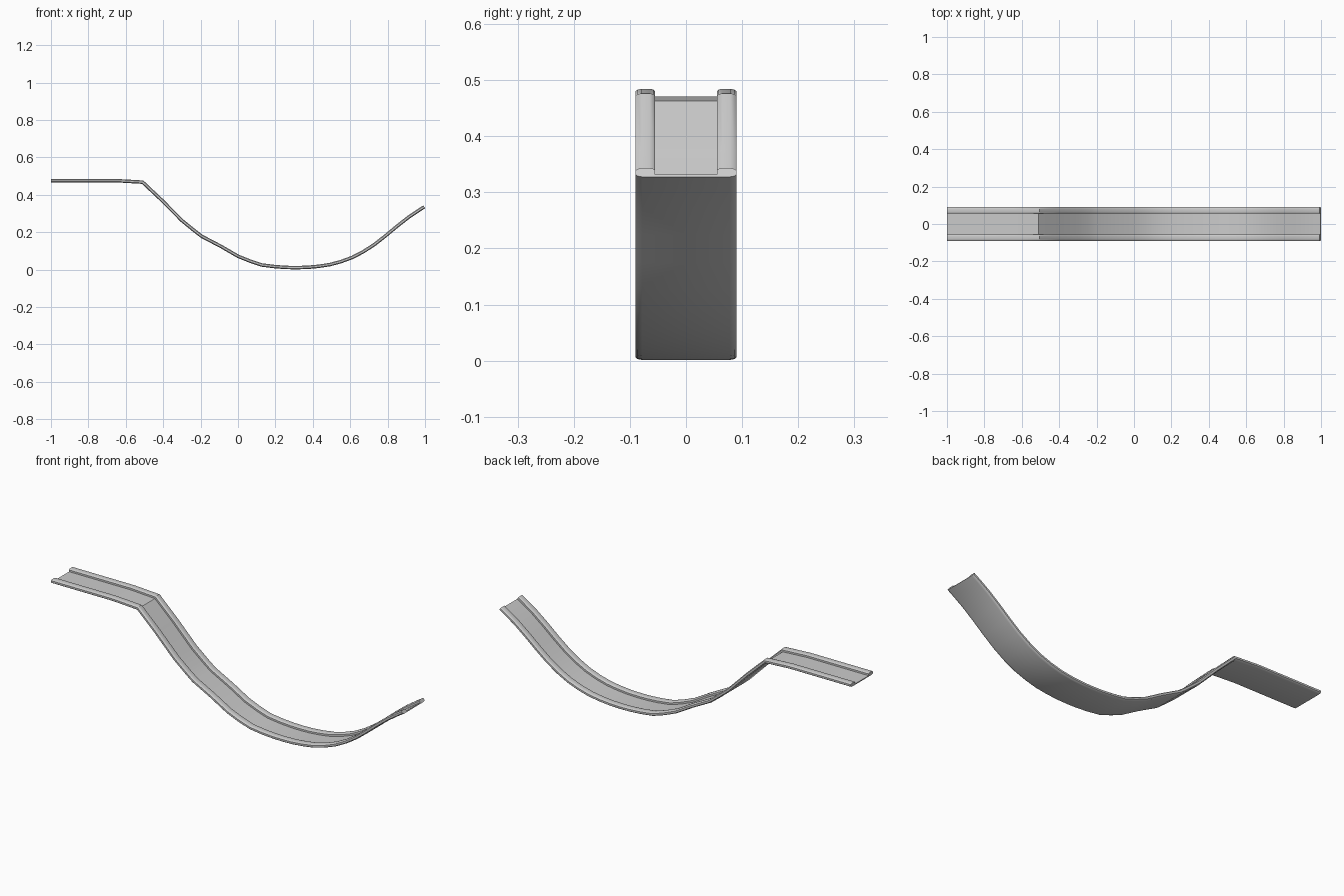
import bpy, bmesh
from mathutils import Vector

if "Cube" in bpy.data.objects:
    bpy.data.objects.remove(bpy.data.objects["Cube"])

# Side profile of the track, centre line (x, z)
path = [(-1, .479), (-.65, .479), (-.51, .471), (-.406, .373), (-.30, .266),
        (-.24, .217), (-.195, .182), (-.09, .127), (0, .075), (.064, .049), (.128, .028),
        (.2, .019), (.26, .015), (.31, .014), (.37, .0155), (.43, .021), (.49, .030),
        (.55, .046), (.61, .068), (.67, .099), (.73, .138), (.79, .185),
        (.85, .235), (.91, .282), (.96, .316), (.996, .339)]
path = [Vector(p) for p in path]

# Half cross-section (y, height): floor, raised rail with rounded top, chamfered underside
half = [(.055, -.004), (.055, .005), (.058, .008), (.065, .0095), (.079, .0095),
        (.086, .008), (.09, .005), (.09, -.004), (.087, -.007), (.078, -.009)]
section = half + [(-y, h) for y, h in reversed(half)]


def frame(i):
    """Mitred normal at path point i."""
    a = (path[i] - path[max(i - 1, 0)]) if i else path[1] - path[0]
    b = (path[i + 1] - path[i]) if i < len(path) - 1 else a
    a, b = a.normalized(), b.normalized()
    t = (a + b).normalized()
    return Vector((-t.y, t.x)) / t.dot(a)


# Sweep the section along the path
bm = bmesh.new()
rings = []
for i, p in enumerate(path):
    n = frame(i)
    rings.append([bm.verts.new((p.x + n.x * h, y, p.y - .004 + n.y * h)) for y, h in section])
count = len(section)
for r, s in zip(rings, rings[1:]):
    for j in range(count):
        k = (j + 1) % count
        bm.faces.new((r[j], r[k], s[k], s[j]))
bm.faces.new(rings[0])
bm.faces.new(rings[-1])
bmesh.ops.recalc_face_normals(bm, faces=bm.faces[:])
mesh = bpy.data.meshes.new("track")
bm.to_mesh(mesh)
bm.free()

track = bpy.data.objects.new("track", mesh)
bpy.context.collection.objects.link(track)
bpy.context.view_layer.objects.active = track
track.select_set(True)
bpy.ops.object.shade_smooth_by_angle(angle=.6)
